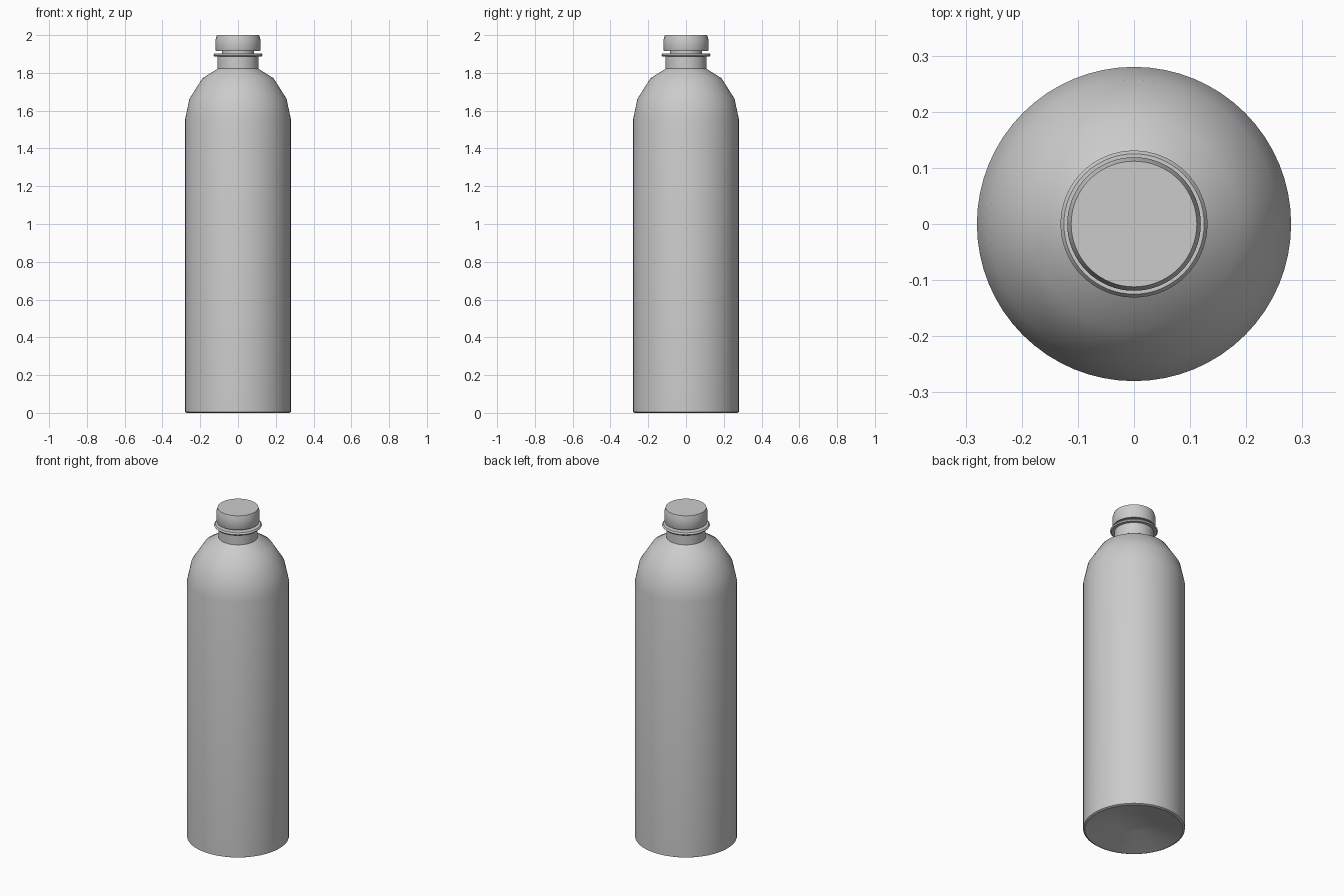
import bpy, bmesh
from math import radians

if "Cube" in bpy.data.objects:
    bpy.data.objects.remove(bpy.data.objects["Cube"])

grey = bpy.data.materials.new("plain grey")
grey.use_nodes = True
grey.diffuse_color = (0.6, 0.6, 0.6, 1)
grey.node_tree.nodes["Principled BSDF"].inputs["Base Color"].default_value = (0.6, 0.6, 0.6, 1)


def lathe(name, profile, sides=64):
    """Spin a (radius, height) profile around the z axis."""
    bm = bmesh.new()
    verts = [bm.verts.new((r, 0, z)) for r, z in profile]
    edges = [bm.edges.new(pair) for pair in zip(verts, verts[1:])]
    bmesh.ops.spin(bm, geom=verts + edges, cent=(0, 0, 0), axis=(0, 0, 1),
                   angle=radians(360), steps=sides)
    bmesh.ops.remove_doubles(bm, verts=bm.verts, dist=0.0001)
    bmesh.ops.recalc_face_normals(bm, faces=bm.faces)
    mesh = bpy.data.meshes.new(name)
    bm.to_mesh(mesh)
    bm.free()
    mesh.materials.append(grey)
    obj = bpy.data.objects.new(name, mesh)
    bpy.context.collection.objects.link(obj)
    bpy.ops.object.select_all(action="DESELECT")
    obj.select_set(True)
    bpy.context.view_layer.objects.active = obj
    bpy.ops.object.shade_smooth_by_angle(angle=radians(32))
    return obj


# Body: dished base, straight wall, rounded shoulder and neck
lathe("bottle_body", [
    (0, 0.06), (0.1, 0.04), (0.27, 0), (0.28, 0.005), (0.28, 1.555),
    (0.257, 1.663), (0.188, 1.772), (0.108, 1.822), (0.108, 1.888),
    (0.085, 1.895), (0.085, 1.93), (0, 1.93)])

# Collar: thin flange around the neck
lathe("neck_collar", [
    (0.085, 1.887), (0.125, 1.887), (0.131, 1.894), (0.125, 1.903),
    (0.085, 1.903), (0.085, 1.887)])

# Cap: short closed lid with a bevelled top edge
lathe("screw_cap", [
    (0, 1.916), (0.117, 1.916), (0.119, 1.92), (0.119, 1.975),
    (0.112, 2.0), (0, 2.0)])
